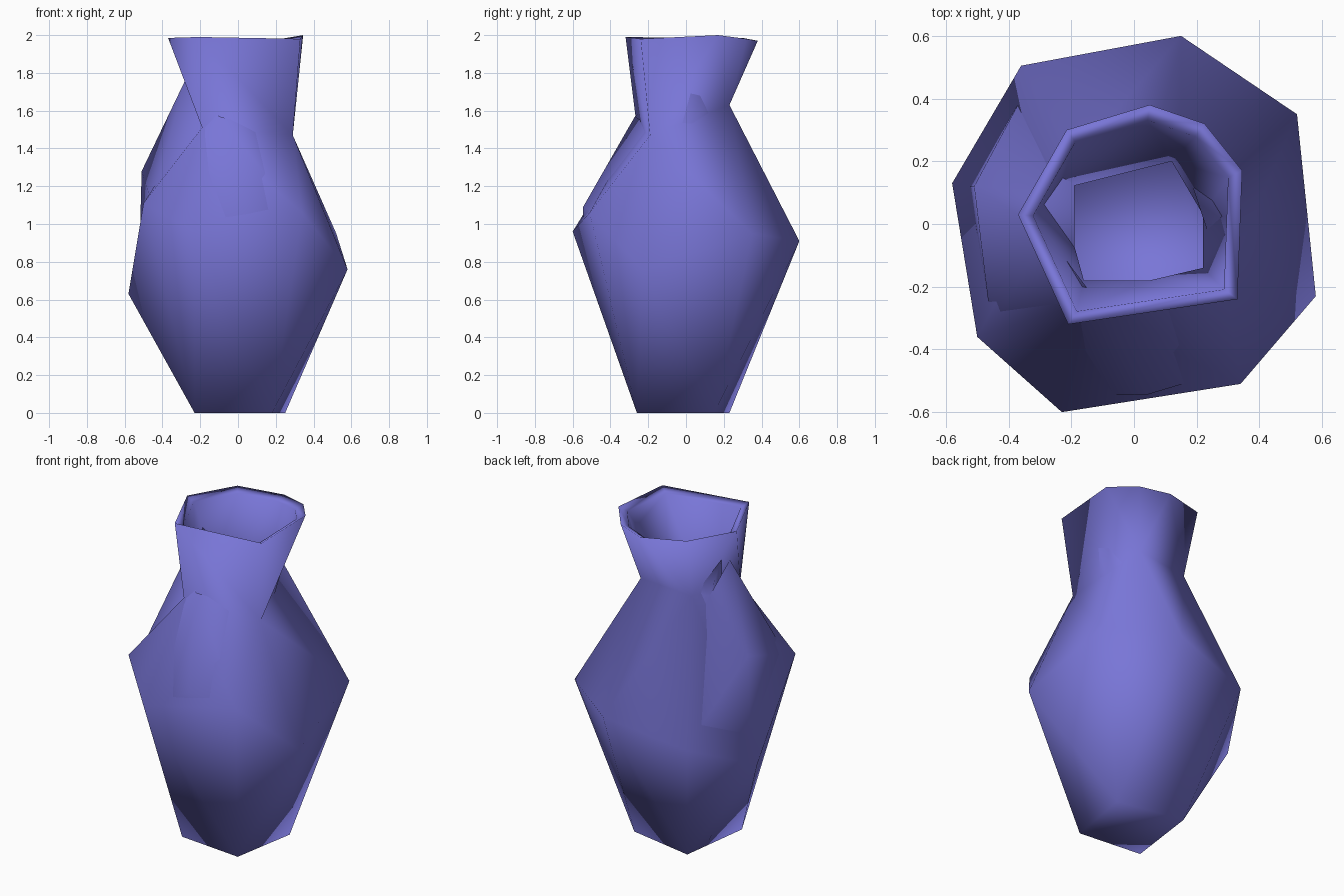
import bpy, bmesh

if "Cube" in bpy.data.objects:
    bpy.data.objects.remove(bpy.data.objects["Cube"])

mat = bpy.data.materials.new("violet_glaze")
mat.diffuse_color = (0.19, 0.18, 0.68, 1.0)
mat.use_nodes = True
mat.node_tree.nodes["Principled BSDF"].inputs["Base Color"].default_value = mat.diffuse_color
skin = bmesh.new()          # the whole vase, welded so shading runs over the joints


def hull_shell(points, openings=(), inward=False):
    """Faceted skin stretched over points, left open where a face spans one ring."""
    bm = bmesh.new()
    verts = {p: bm.verts.new(p) for p in dict.fromkeys(points)}
    rings = [{verts[p] for p in ring} for ring in openings]
    bmesh.ops.convex_hull(bm, input=bm.verts[:])
    bm.normal_update()
    if inward:
        bmesh.ops.reverse_faces(bm, faces=bm.faces[:])
    caps = [f for f in bm.faces if any(set(f.verts) <= r for r in rings)]
    bmesh.ops.delete(bm, geom=caps, context='FACES')
    loose = [v for v in bm.verts if not v.link_faces]
    bmesh.ops.delete(bm, geom=loose, context='VERTS')
    for f in bm.faces:
        skin.faces.new([skin.verts.new(v.co) for v in f.verts])
    bm.free()


def shrink(ring, s, dz=0.0):
    return [(x * s, y * s, z + dz) for x, y, z in ring]


# Irregular rings of the faceted vase
base = [(0.18, -0.26, 0), (0.25, 0.15, 0), (-0.17, 0.23, 0), (-0.23, -0.22, 0)]
belly = [(0.15, 0.60, 0.91), (0.52, 0.35, 0.95), (0.58, -0.23, 0.76), (0.34, -0.51, 1.06),
         (-0.23, -0.60, 0.96), (-0.50, -0.36, 1.11), (-0.58, 0.13, 0.63), (-0.36, 0.505, 0.80)]
neck = [(0.15, 0.23, 1.63), (0.29, -0.19, 1.47), (-0.19, -0.26, 1.51), (-0.19, 0.21, 1.60)]
rim = [(0.05, 0.38, 1.97), (0.225, 0.32, 1.98), (0.345, 0.17, 2.0), (0.33, -0.24, 1.98),
       (-0.21, -0.32, 1.99), (-0.37, 0.03, 1.985), (-0.215, 0.30, 1.985)]

# Outer skin
hull_shell(base + belly + neck, [neck])
hull_shell(neck + rim, [neck, rim])

# Rolled lip between the outer and inner rim
lip = shrink(rim, 0.87, -0.025)
for i in range(len(rim)):
    j = (i + 1) % len(rim)
    skin.faces.new([skin.verts.new(p) for p in (rim[j], rim[i], lip[i], lip[j])])

# Inner skin, which pokes through the outer one at a few corners
floor = [(0.15, 0.185, 0.06), (0.215, -0.12, 0.06), (-0.16, -0.16, 0.06), (-0.23, 0.10, 0.06)]
bulges = [(0.04, -0.545, 1.09), (-0.51, 0.12, 1.28), (-0.31, -0.22, 1.42)]
throat = [(0.12, 0.20, 1.56), (0.22, 0.03, 1.50), (0.22, -0.14, 1.48),
          (0.05, -0.18, 1.50), (-0.16, -0.18, 1.52), (-0.24, 0.11, 1.58)]
shoulder_tips = [(-0.28, -0.03, 1.76), (-0.10, -0.27, 1.57)]
neck_fold = [(0.325, 0.02, 1.83)]
hull_shell(floor + shrink(belly, 0.91) + bulges + throat + shoulder_tips,
           [throat + shoulder_tips], True)
hull_shell(throat + neck_fold + lip, [throat, lip], True)

# Weld and shade the single vase
bmesh.ops.remove_doubles(skin, verts=skin.verts[:], dist=0.0005)
for f in skin.faces:
    f.smooth = True
me = bpy.data.meshes.new("vase")
skin.to_mesh(me)
skin.free()
me.materials.append(mat)
bpy.context.collection.objects.link(bpy.data.objects.new("vase", me))
